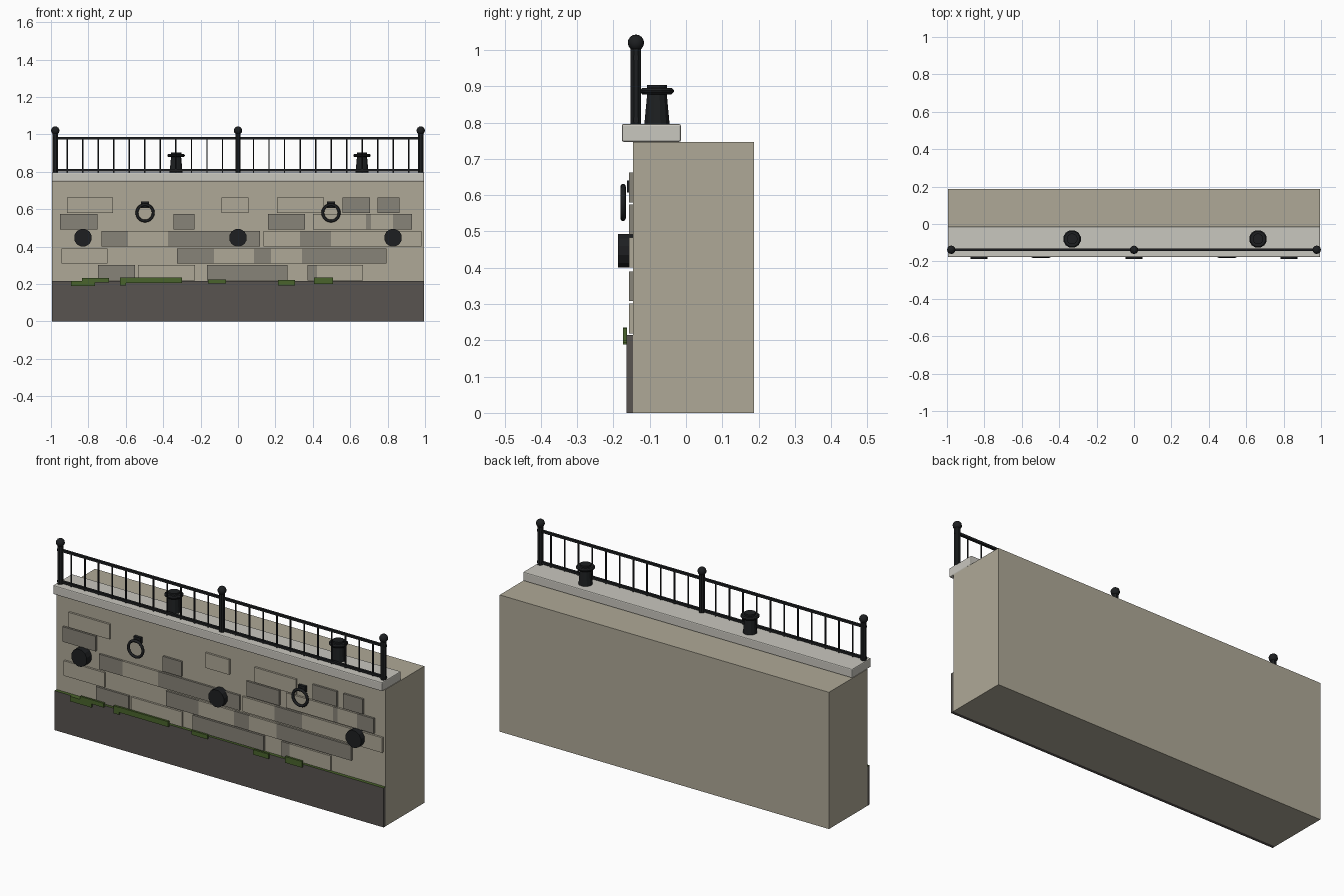
import bpy, bmesh, math
from mathutils import Matrix, Vector

if "Cube" in bpy.data.objects:
    bpy.data.objects.remove(bpy.data.objects["Cube"])


def material(name, r, g, b):
    m = bpy.data.materials.new(name)
    lin = [((c / 255 + 0.055) / 1.055) ** 2.4 for c in (r, g, b)]
    m.diffuse_color = (*lin, 1)
    m.use_nodes = True
    m.node_tree.nodes["Principled BSDF"].inputs["Base Color"].default_value = m.diffuse_color
    return m


WALL = material("pale stone", 175, 169, 151)
DARK = material("dark stone", 135, 131, 120)
BASE = material("wet stone", 88, 84, 80)
CAP = material("cap stone", 201, 199, 191)
IRON = material("black iron", 29, 31, 33)
MOSS = material("moss green", 74, 100, 44)

WALL_FRONT = -0.146
CAP_TOP = 0.796
RAIL_Y = -0.138


def finish(name, bm, mat, smooth=False):
    bmesh.ops.recalc_face_normals(bm, faces=bm.faces)
    me = bpy.data.meshes.new(name)
    bm.to_mesh(me)
    bm.free()
    me.materials.append(mat)
    ob = bpy.data.objects.new(name, me)
    bpy.context.collection.objects.link(ob)
    if smooth:
        for p in me.polygons:
            p.use_smooth = True
    return ob


def add_box(bm, x0, x1, y0, y1, z0, z1):
    m = Matrix.Translation(((x0 + x1) / 2, (y0 + y1) / 2, (z0 + z1) / 2))
    m = m @ Matrix.Diagonal((x1 - x0, y1 - y0, z1 - z0, 1))
    bmesh.ops.create_cube(bm, size=1, matrix=m)


def box(name, mat, *dims, bevel=0):
    bm = bmesh.new()
    add_box(bm, *dims)
    if bevel:
        bmesh.ops.bevel(bm, geom=bm.edges[:], offset=bevel, segments=2,
                        profile=0.5, affect='EDGES')
    return finish(name, bm, mat)


def lathe(bm, profile, centre, sides, axis='Z'):
    # closed turned shape; profile holds (radius, distance along axis)
    rings = []
    for r, h in profile:
        ring = []
        for i in range(sides):
            a = 2 * math.pi * (i + 0.5) / sides
            u, v = r * math.cos(a), r * math.sin(a)
            p = (u, v, h) if axis == 'Z' else (u, h, v)
            ring.append(bm.verts.new(Vector(centre) + Vector(p)))
        rings.append(ring)
    for a, b in zip(rings, rings[1:]):
        for i in range(sides):
            j = (i + 1) % sides
            bm.faces.new((a[i], a[j], b[j], b[i]))
    bm.faces.new(rings[0])
    bm.faces.new(rings[-1])


# Main wall and cap
box("wall", WALL, -0.995, 0.995, WALL_FRONT, 0.187, 0, 0.747)
box("cap", CAP, -0.995, 0.995, -0.177, -0.014, 0.747, CAP_TOP, bevel=0.005)

# Wet footing with a mossy upper ledge
footing = box("footing", BASE, -0.995, 0.995, -0.164, WALL_FRONT, 0, 0.215)
footing.data.materials.append(MOSS)
for p in footing.data.polygons:
    if p.normal.z > 0.9:
        p.material_index = 1

# Raised stones: bottom height, then (left, right, is_dark) for each course
courses = [
    (0.580, [(-.915, -.668, 0), (-.088, .056, 0), (.209, .460, 0),
             (.559, .706, 1), (.746, .864, 1)]),
    (0.492, [(-.952, -.751, 1), (-.345, -.233, 1), (.160, .358, 1),
             (.401, .685, 0), (.685, .711, 1), (.711, .829, 0), (.829, .930, 1)]),
    (0.401, [(-.730, -.588, 1), (-.588, -.374, 0), (-.374, .118, 1),
             (.136, .332, 0), (.332, .497, 1), (.497, .981, 0)]),
    (0.308, [(-.944, -.698, 0), (-.326, -.128, 1), (-.128, .086, 0),
             (.086, .176, 1), (.176, .342, 0), (.342, .794, 1)]),
    (0.219, [(-.749, -.551, 1), (-.535, -.230, 0), (-.166, .265, 1),
             (.372, .422, 1), (.422, .668, 0)]),
]
for dark, mat, name in ((0, WALL, "pale_stones"), (1, DARK, "dark_stones")):
    bm = bmesh.new()
    for z, stones in courses:
        for x0, x1, d in stones:
            if d == dark:
                add_box(bm, x0, x1, -0.157, WALL_FRONT, z, z + 0.082)
    finish(name, bm, mat)

# Moss clumps hanging over the footing
bm = bmesh.new()
for x0, x1, z0, z1 in [(-.893, -.765, .188, .215), (-.834, -.690, .208, .231),
                       (-.630, -.598, .193, .234), (-.598, -.300, .206, .235),
                       (-.160, -.064, .202, .225), (.214, .305, .193, .220),
                       (.406, .508, .200, .234)]:
    add_box(bm, x0, x1, -0.174, -0.163, z0, z1)
finish("moss_clumps", bm, MOSS)

# Round fenders
for i, x in enumerate((-0.829, 0, 0.829)):
    bm = bmesh.new()
    lathe(bm, [(0.048, -0.188), (0.048, WALL_FRONT)], (x, 0, 0.447), 12, 'Y')
    finish(f"fender_{i + 1}", bm, IRON)

# Mooring rings and their brackets
for side, x in (("left", -0.497), ("right", 0.497)):
    bpy.ops.mesh.primitive_torus_add(
        location=(x, -0.1735, 0.580), rotation=(math.pi / 2, 0, 0),
        major_radius=0.044, minor_radius=0.0075,
        major_segments=20, minor_segments=8)
    ring = bpy.context.object
    ring.name = f"mooring_ring_{side}"
    ring.data.materials.append(IRON)
    bpy.ops.object.shade_smooth()
    box(f"ring_bracket_{side}", IRON, x - 0.021, x + 0.021,
        -0.163, WALL_FRONT, 0.607, 0.640)

# Bollards
for i, x in enumerate((-0.331, 0.663)):
    bm = bmesh.new()
    lathe(bm, [(0.036, 0), (0.028, 0.082), (0.042, 0.082), (0.048, 0.088),
               (0.048, 0.093), (0.042, 0.099), (0.029, 0.099), (0.029, 0.108)],
          (x, -0.08, CAP_TOP), 12)
    finish(f"bollard_{i + 1}", bm, IRON)

# Railing posts with ball finials
for i, x in enumerate((-0.977, 0, 0.977)):
    bm = bmesh.new()
    lathe(bm, [(0.0155, 0), (0.0155, 0.215)], (x, RAIL_Y, CAP_TOP), 8)
    finish(f"post_{i + 1}", bm, IRON)
    bm = bmesh.new()
    bmesh.ops.create_uvsphere(bm, u_segments=12, v_segments=8, radius=0.0225,
                              matrix=Matrix.Translation((x, RAIL_Y, 1.02)))
    finish(f"finial_{i + 1}", bm, IRON, smooth=True)

# Rails and balusters
for name, z in (("top_rail", 0.979), ("bottom_rail", 0.808)):
    box(name, IRON, -0.992, 0.992, RAIL_Y - 0.007, RAIL_Y + 0.007,
        z - 0.006, z + 0.006)
bm = bmesh.new()
for k in range(1, 12):
    for s in (-1, 1):
        lathe(bm, [(0.0045, 0), (0.0045, 0.183)],
              (s * k * 0.0829, RAIL_Y, CAP_TOP), 6)
finish("balusters", bm, IRON)
